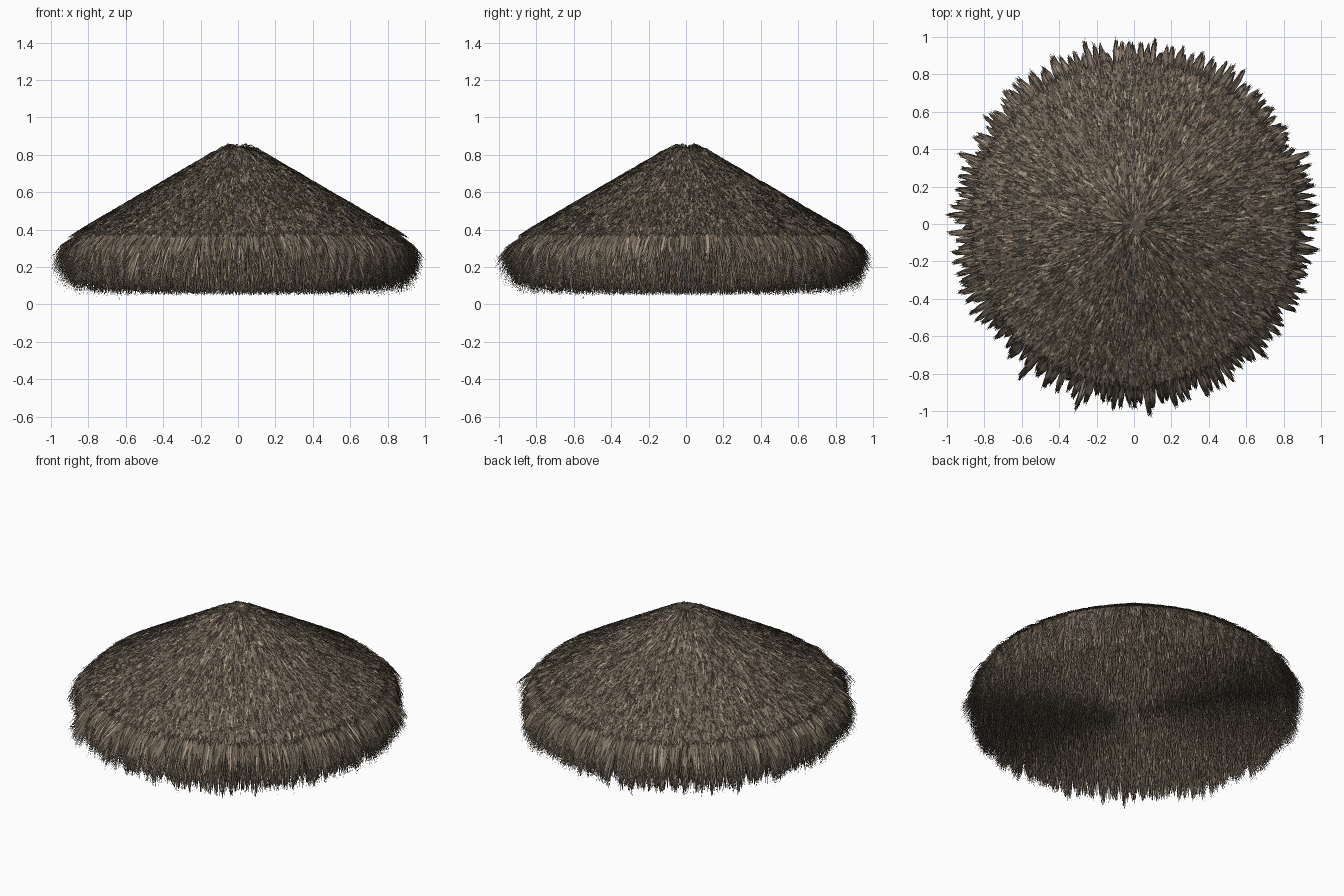
import bpy, math, random
from mathutils import Vector

if "Cube" in bpy.data.objects:
    bpy.data.objects.remove(bpy.data.objects["Cube"])

random.seed(4)
TAU = math.tau

# Shades of dry straw
shades = []
for i, c in enumerate([(0.10, 0.077, 0.057), (0.16, 0.125, 0.092), (0.23, 0.18, 0.133), (0.42, 0.33, 0.25)]):
    m = bpy.data.materials.new(f"straw_{i}")
    m.diffuse_color = (*c, 1)
    m.use_nodes = True
    m.node_tree.nodes["Principled BSDF"].inputs["Base Color"].default_value = m.diffuse_color
    shades.append(m)


def make_object(name, verts, faces, mats=None):
    me = bpy.data.meshes.new(name)
    me.from_pydata(verts, [], faces)
    for m in shades:
        me.materials.append(m)
    if mats:
        me.polygons.foreach_set("material_index", mats)
    me.update()
    ob = bpy.data.objects.new(name, me)
    bpy.context.collection.objects.link(ob)
    return ob


def lathe(name, profile, n=32):
    """Closed cone-like solid from (radius, height) points, capped at both ends."""
    verts = [(r * math.cos(TAU * k / n), r * math.sin(TAU * k / n), z)
             for r, z in profile for k in range(n)]
    faces = [(j * n + k, (j + 1) * n + k, (j + 1) * n + (k + 1) % n, j * n + (k + 1) % n)
             for j in range(len(profile) - 1) for k in range(n)]
    faces += [tuple(range(n)), tuple(reversed(range(len(verts) - n, len(verts))))]
    return make_object(name, verts, faces)


# Tufts round the edge: each has its own reach and drop
TUFTS = 170
tufts = [(random.uniform(-0.4, 0.4), random.gauss(0, 0.024), random.gauss(0, 0.012)) for _ in range(TUFTS)]


def tuft(a):
    """Angle, reach and drop of the tuft that a blade at angle a belongs to."""
    k = int(a / TAU * TUFTS) % TUFTS
    off, reach, drop = tufts[k]
    return (k + 0.5 + off) * TAU / TUFTS, reach, drop


def straw_layer(name, count, path, width):
    """Tapered blades; path() gives root angle, tip angle and (r, z) root, middle, tip."""
    verts, faces, mats = [], [], []
    for _ in range(count):
        a, b, pts = path()
        w = width * random.uniform(0.6, 1.3)
        tilt = random.uniform(-0.6, 0.6)
        i = len(verts)
        for k, (r, z) in enumerate(pts):
            t = a + (b - a) * (k / 2) ** 1.5
            c = Vector((r * math.cos(t), r * math.sin(t), z))
            side = Vector((-math.sin(t), math.cos(t), tilt)) * (w / 2)
            if k < 2:
                verts += [c - side, c + side]
            else:
                verts.append(c)
        faces += [(i, i + 2, i + 3, i + 1), (i + 2, i + 4, i + 3)]
        mats += [random.choices(range(4), (4, 5, 3, 1))[0]] * 2
    return make_object(name, verts, faces, mats)


def slope_z(r):
    return 0.85 - max(r - 0.06, 0) * 0.585


def roof_path():
    # short straw lying down the slope
    a = random.uniform(0, TAU)
    r = 0.80 * math.sqrt(random.random())
    l = random.uniform(0.06, 0.13)
    lift = random.uniform(-0.004, 0.012)
    return a, a + random.gauss(0, 0.025), [
        (r, slope_z(r) - 0.012), (r + l * 0.5, slope_z(r + l * 0.5) + lift),
        (r + l, slope_z(r + l) + lift * 0.8)]


def eave_path():
    # long straw bending over the rim, tips gathered into tufts
    a = random.uniform(0, TAU)
    b, reach, drop = tuft(a)
    s = random.random()
    r = random.uniform(0.78, 0.87)
    f = reach + random.gauss(0, 0.01)
    mid = (0.89 + 0.035 * (1 - s) + f * 0.5, 0.32 - 0.09 * s)
    tip = (0.965 - 0.07 * s * s + f, 0.24 - 0.17 * s + drop + random.gauss(0, 0.01))
    return a, b + random.gauss(0, 0.006), [(r, slope_z(r) - 0.005), mid, tip]


def underside_path():
    # straw hanging straight down from the flat underside
    a = random.uniform(0, TAU)
    r = 0.86 * math.sqrt(random.random())
    z = random.uniform(0.045, 0.13)
    s = random.gauss(0, 0.015)
    return a, a + random.gauss(0, 0.015), [
        (r, 0.36), (r + s * 0.4 + 0.005, (0.36 + z) / 2), (r + s + 0.015, z)]


# Solid core under the straw
lathe("roof_core", [(0.06, 0.84), (0.45, 0.608), (0.86, 0.365)])
# Straw
straw_layer("roof_straw", 26000, roof_path, 0.010)
straw_layer("eave_straw", 17000, eave_path, 0.010)
straw_layer("underside_straw", 20000, underside_path, 0.010)
